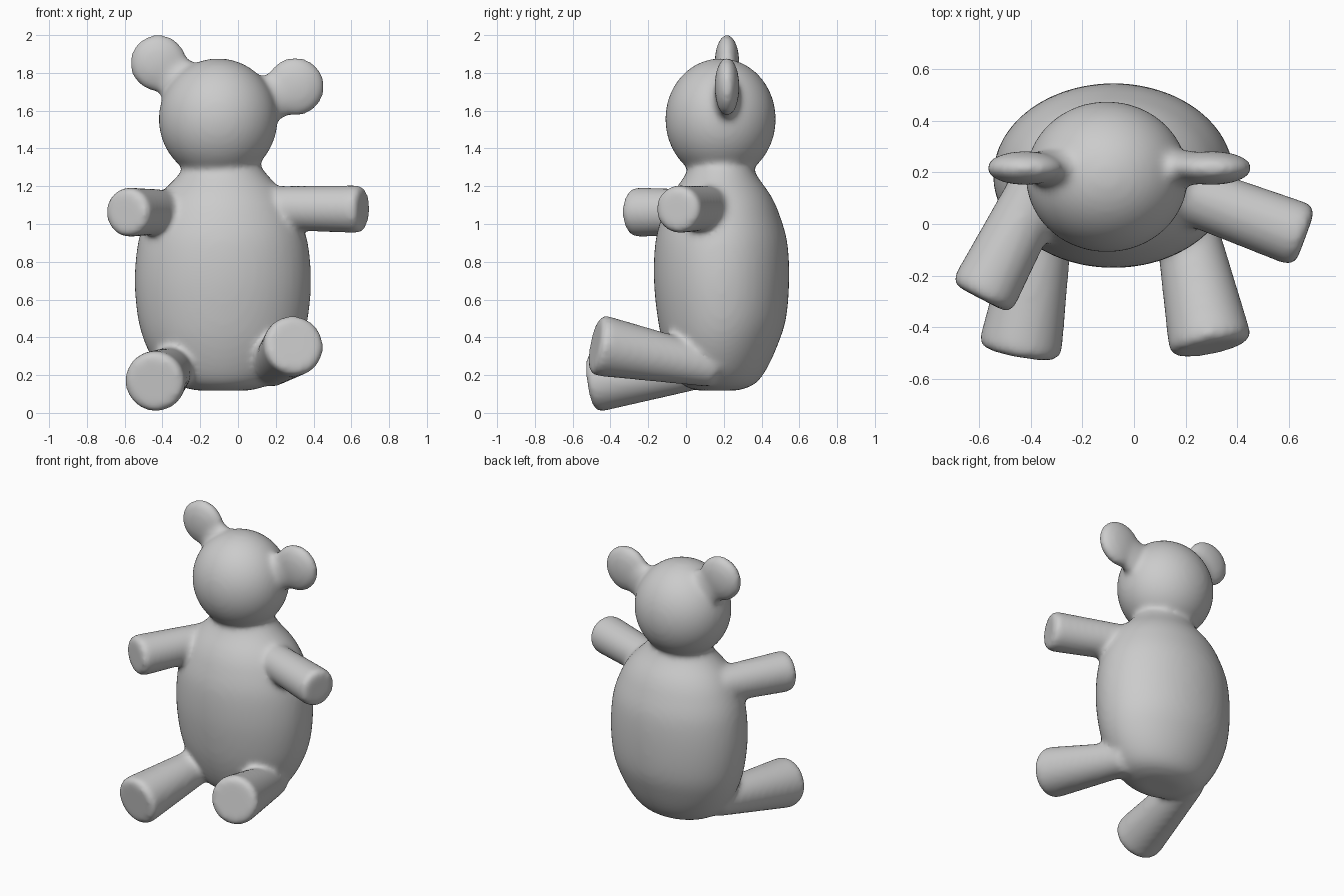
import bpy, bmesh
from math import cos, sin, pi
from mathutils import Vector, Matrix

if "Cube" in bpy.data.objects:
    bpy.data.objects.remove(bpy.data.objects["Cube"])

bm = bmesh.new()
SIDES = 48


def skin(rings):
    """Bridge rings of points and close both ends."""
    loops = [[bm.verts.new(p) for p in ring] for ring in rings]
    for a, b in zip(loops, loops[1:]):
        for i in range(SIDES):
            j = (i + 1) % SIDES
            bm.faces.new((a[i], a[j], b[j], b[i]))
    bm.faces.new(loops[0][::-1])
    bm.faces.new(loops[-1])


def ellipsoid(centre, radii):
    m = Matrix.Translation(centre) @ Matrix.Diagonal((*radii, 1))
    bmesh.ops.create_uvsphere(bm, u_segments=48, v_segments=32, radius=1, matrix=m)


def limb(start, end, r0, r1, rim=0.035):
    """Tapered stuffed limb with a flat, round-edged end."""
    start, end = Vector(start), Vector(end)
    axis = end - start
    length = axis.length
    rot = axis.to_track_quat('Z', 'Y')
    steps = [(0, r0), (length - rim, r1)]
    for k in range(1, 5):
        a = k * pi / 8
        steps.append((length - rim + rim * sin(a), r1 - rim + rim * cos(a)))
    skin([[start + rot @ Vector((r * cos(2 * pi * i / SIDES), r * sin(2 * pi * i / SIDES), d))
           for i in range(SIDES)] for d, r in steps])


def smooth_curve(pts, n=6):
    """Catmull-Rom samples through the profile points."""
    pts = [Vector(p) for p in pts]
    ext = [pts[0]] + pts + [pts[-1]]
    out = []
    for a, b, c, d in zip(ext, ext[1:], ext[2:], ext[3:]):
        for k in range(n):
            t = k / n
            out.append(0.5 * (2 * b + (c - a) * t + (2 * a - 5 * b + 4 * c - d) * t * t
                              + (3 * b - a - 3 * c + d) * t ** 3))
    return out + [pts[-1]]


# Body: (height, half width), then (centre y, half depth)
levels = [(0.118, 0.14, 0.165, 0.11), (0.15, 0.25, 0.17, 0.19), (0.22, 0.33, 0.175, 0.245),
          (0.35, 0.405, 0.182, 0.30), (0.50, 0.45, 0.19, 0.34), (0.70, 0.467, 0.188, 0.358),
          (0.90, 0.45, 0.187, 0.350), (1.05, 0.40, 0.185, 0.31), (1.15, 0.34, 0.185, 0.265),
          (1.25, 0.245, 0.185, 0.195), (1.32, 0.19, 0.185, 0.16)]
size = smooth_curve([(z, rx, ry) for z, rx, cy, ry in levels])
mid = smooth_curve([(z, cy, 0) for z, rx, cy, ry in levels])
skin([[(-0.08 + s.y * cos(2 * pi * i / SIDES), m.y + s.z * sin(2 * pi * i / SIDES), s.x)
       for i in range(SIDES)] for s, m in zip(size, mid)])

# Head
ellipsoid((-0.105, 0.183, 1.555), (0.315, 0.293, 0.322))

# Ears: round disc plus the root that meets the head
for disc, root, r in [((-0.422, 0.217, 1.852), (-0.32, 0.217, 1.765), 0.152),
                      ((0.302, 0.217, 1.727), (0.19, 0.217, 1.675), 0.157)]:
    ellipsoid(disc, (r, 0.066, r))
    ellipsoid(root, (0.125, 0.07, 0.125))

# Arms
limb((0.15, 0.14, 1.085), (0.665, -0.05, 1.078), 0.115, 0.127)
limb((-0.36, 0.16, 1.065), (-0.595, -0.29, 1.062), 0.115, 0.132)

# Legs
limb((0.17, 0.15, 0.24), (0.30, -0.483, 0.362), 0.105, 0.162)
limb((-0.33, 0.15, 0.25), (-0.445, -0.503, 0.163), 0.105, 0.162)

mesh = bpy.data.meshes.new("teddy_bear")
bmesh.ops.recalc_face_normals(bm, faces=bm.faces[:])
bm.to_mesh(mesh)
bm.free()
bear = bpy.data.objects.new("teddy_bear", mesh)
bpy.context.collection.objects.link(bear)

# Fuse the parts into one soft skin
fuse = bear.modifiers.new("fuse", 'REMESH')
fuse.mode = 'VOXEL'
fuse.voxel_size = 0.016
fuse.use_smooth_shade = True
soften = bear.modifiers.new("soften", 'SMOOTH')
soften.factor = 0.5
soften.iterations = 16
